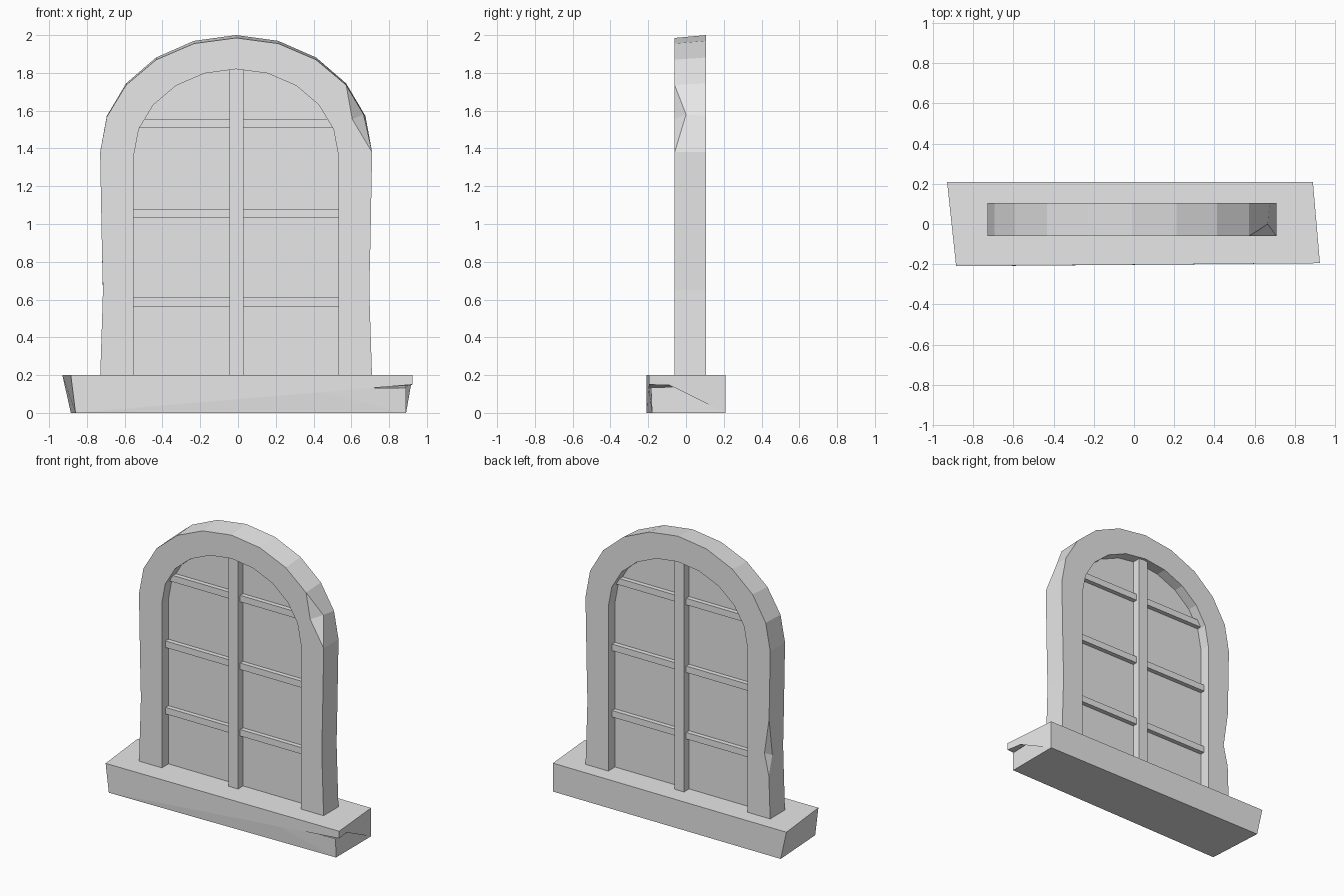
import bpy, bmesh
from math import sin, cos, pi

if "Cube" in bpy.data.objects:
    bpy.data.objects.remove(bpy.data.objects["Cube"], do_unlink=True)

grey = bpy.data.materials.new("plain_grey")
grey.use_nodes = True
grey.diffuse_color = (0.8, 0.8, 0.8, 1)
grey.node_tree.nodes["Principled BSDF"].inputs["Base Color"].default_value = (0.8, 0.8, 0.8, 1)

FRONT, BACK, PANE_Y = -0.06, 0.105, 0.022
LEG_Z = (0.18, 0.5, 0.65, 0.9)
ARCH_STEPS = 10


def finish(name, bm):
    bmesh.ops.recalc_face_normals(bm, faces=bm.faces[:])
    mesh = bpy.data.meshes.new(name)
    bm.to_mesh(mesh)
    bm.free()
    mesh.materials.append(grey)
    obj = bpy.data.objects.new(name, mesh)
    bpy.context.collection.objects.link(obj)
    return obj


def arch(half_width, spring_z, rise, waist=0.0):
    """Outline from the right foot, over the arch, to the left foot."""
    cx = -0.01
    pinch = [waist * k for k in (0, 0.7, 1, 0.6)]
    right = [(cx + half_width - p, z) for p, z in zip(pinch, LEG_Z)]
    left = [(cx - half_width + p, z) for p, z in zip(pinch, LEG_Z)]
    curve = [(cx + half_width * cos(pi * i / ARCH_STEPS),
              spring_z + rise * sin(pi * i / ARCH_STEPS)) for i in range(ARCH_STEPS + 1)]
    return right + curve + left[::-1]


def box(name, x, y, z):
    bm = bmesh.new()
    bmesh.ops.create_cube(bm, size=1)
    for v in bm.verts:
        v.co = [lim[0] if c < 0 else lim[1] for c, lim in zip(v.co, (x, y, z))]
    return finish(name, bm)


def chip(bm, rim, far_rim, i, corner, side):
    """Knock a three-sided flake off the outer edge of the frame."""
    edge = bm.edges.get((rim[i], far_rim[i]))
    cut = bmesh.utils.edge_split(edge, rim[i], 0.4)[1]
    cut.co = side
    rim[i].co = corner
    for end in (rim[i - 1], rim[i + 1]):
        face = next(f for f in cut.link_faces if end in f.verts)
        bmesh.utils.face_split(face, end, cut)


# Arched stone frame
bm = bmesh.new()
inner = arch(0.542, 1.36, 0.46)


def ring(points, y):
    return [bm.verts.new((x, y, z)) for x, z in points]


of = ring(arch(0.72, 1.38, 0.605, 0.015), FRONT)
ob = ring(arch(0.72, 1.38, 0.62, 0.015), BACK)
ib, inf = ring(inner, BACK), ring(inner, FRONT)
loops = [of, ob, ib, inf]
for a, b in zip(loops, loops[1:] + loops[:1]):
    for i in range(len(a) - 1):
        bm.faces.new((a[i], a[i + 1], b[i + 1], b[i]))
for end in (0, -1):
    bm.faces.new([loop[end] for loop in loops])
chip(bm, of, ob, 5, (0.605, FRONT, 1.555), (0.665, 0.0, 1.58))
chip(bm, ob, of, 16, (-0.685, BACK, 0.65), (-0.715, 0.06, 0.63))
finish("arched_frame", bm)

# Thin pane filling the arch
bm = bmesh.new()
face = bm.faces.new([bm.verts.new((x, PANE_Y - 0.008, z)) for x, z in inner])
extruded = bmesh.ops.extrude_face_region(bm, geom=[face], use_keep_orig=True)
for v in extruded["geom"]:
    if isinstance(v, bmesh.types.BMVert):
        v.co.y = PANE_Y + 0.008
finish("window_pane", bm)

# Upright and cross bars
box("center_mullion", (-0.045, 0.03), (PANE_Y - 0.065, PANE_Y + 0.065), (0.18, 1.83))
for name, z in (("lower", 0.587), ("middle", 1.055), ("upper", 1.532)):
    box(name + "_crossbar", (-0.565, 0.545), (PANE_Y - 0.04, PANE_Y + 0.04),
        (z - 0.023, z + 0.023))

# Skewed sill with a crack running in from the front right corner
bm = bmesh.new()
corners = {
    "fl0": (-0.86, -0.21, 0), "fr0": (0.89, -0.18, 0),
    "br0": (0.89, 0.21, 0), "bl0": (-0.885, 0.21, 0),
    "fl1": (-0.885, -0.21, 0.2), "fr1": (0.925, -0.195, 0.2),
    "br1": (0.89, 0.21, 0.2), "bl1": (-0.93, 0.21, 0.2),
    "lip": (0.925, -0.195, 0.15), "low": (0.89, -0.185, 0.133),
    "crack_front": (0.35, -0.198, 0.13), "crack_side": (0.89, 0.06, 0.142),
}
v = {key: bm.verts.new(co) for key, co in corners.items()}
for keys in ("fl0 bl0 br0 fr0", "fl1 fr1 br1 bl1", "bl0 bl1 br1 br0", "fl0 fl1 bl1 bl0",
             "fl0 fr0 low crack_front lip fr1 fl1",
             "fr0 br0 br1 fr1 lip crack_side low",
             "low crack_side crack_front", "crack_front crack_side lip"):
    bm.faces.new([v[k] for k in keys.split()])
bmesh.ops.triangulate(bm, faces=[f for f in bm.faces if len(f.verts) > 4])
finish("cracked_sill", bm)
